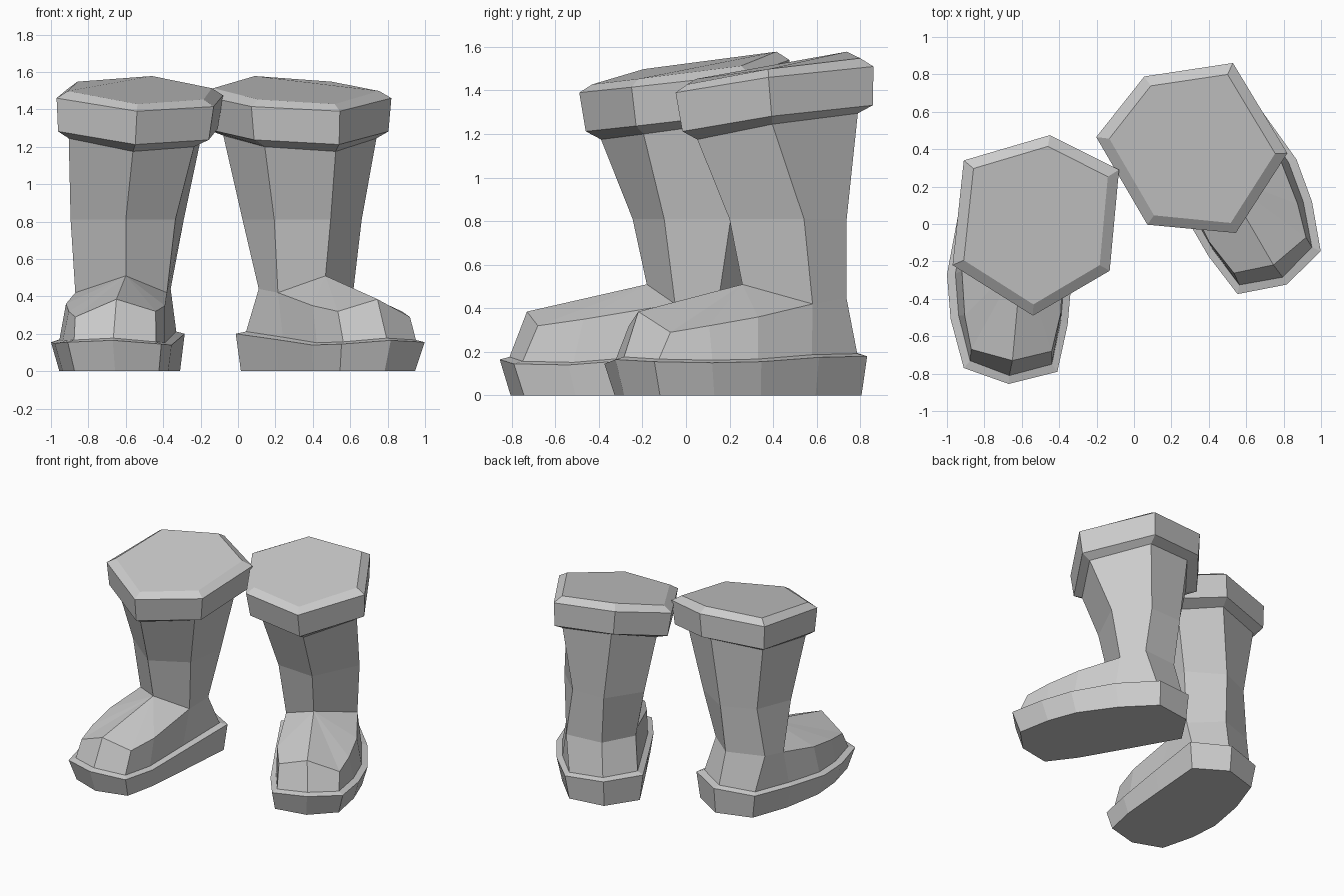
import bpy, bmesh
from math import radians
from mathutils import Matrix, Vector

if "Cube" in bpy.data.objects:
    bpy.data.objects.remove(bpy.data.objects["Cube"])

# One boot is described with its outer side at +x; the other is its mirror image.
# Sole outline: toe outer, toe tip, toe inner, inner side, heel, outer side
SOLE = [(.91, -.77, .155), (.67, -.855, .165), (.41, -.79, .145), (.355, -.54, .14),
        (.32, -.15, .17), (.285, .28, .2), (.54, .43, .195), (.83, .345, .18),
        (.94, .05, .175), (1.0, -.27, .155), (.98, -.51, .15)]
# Crease round the foot, in the same order as the sole outline
CREASE = [(.87, -.67, .29), (.65, -.73, .385), (.44, -.68, .32), (.39, -.47, .35),
          (.38, -.05, .42), (.36, .15, .44), (.57, .33, .45), (.84, .235, .45),
          (.87, .05, .42), (.92, -.25, .36), (.905, -.49, .32)]
INSTEP = (.6, -.18, .51)
# Six-sided rings, front corner first, then round the inner side
SHIN = [(.6, -.245), (.335, -.1), (.29, .205), (.55, .365), (.79, .26), (.895, -.005)]
CUFF = [(.54, -.49, 1.39), (.13, -.25, 1.415), (.08, .29, 1.475),
        (.45, .475, 1.54), (.91, .34, 1.51), (.97, -.22, 1.46)]


def inset(ring, d, shift=(0, 0, 0)):
    """Shrink a ring by about d on every side, then move it."""
    lo = [min(p[i] for p in ring) for i in (0, 1)]
    hi = [max(p[i] for p in ring) for i in (0, 1)]
    out = []
    for p in ring:
        q = [shift[0], shift[1], p[2] + shift[2]]
        for i in (0, 1):
            c, h = (lo[i] + hi[i]) / 2, (hi[i] - lo[i]) / 2
            q[i] += c + (p[i] - c) * (1 - d / h)
        out.append(tuple(q))
    return out


def loft(bm, rings):
    for a, b in zip(rings, rings[1:]):
        for i in range(len(a)):
            j = (i + 1) % len(a)
            bm.faces.new((a[i], a[j], b[j], b[i]))


def add_ring(bm, ring):
    return [bm.verts.new(p) for p in ring]


def finish(bm, name, matrix):
    bm.transform(matrix)
    bmesh.ops.recalc_face_normals(bm, faces=bm.faces)
    mesh = bpy.data.meshes.new(name)
    bm.to_mesh(mesh)
    bm.free()
    bpy.context.collection.objects.link(bpy.data.objects.new(name, mesh))


def boot(side, matrix):
    ledge = inset(SOLE, .045, (0, 0, .012))
    shaft_top = inset(CUFF, .09, (.025, .01, -.215))

    # Sole with a narrow ledge round the top
    bm = bmesh.new()
    bottom = [(x, y, 0) for x, y, _ in inset(SOLE, .035, (-.01, .015, 0))]
    rings = [add_ring(bm, r) for r in (bottom, SOLE, ledge)]
    loft(bm, rings)
    bm.faces.new(rings[0])
    finish(bm, side + "_sole", matrix)

    # Foot and shaft
    bm = bmesh.new()
    low, crease = add_ring(bm, ledge), add_ring(bm, CREASE)
    loft(bm, [low, crease])
    front = bm.verts.new(INSTEP)
    toe_loop = crease[8:] + crease[:5]
    for a, b in zip(toe_loop, toe_loop[1:]):
        bm.faces.new((front, a, b))
    ankle = [front] + crease[4:9]
    shin = add_ring(bm, [(x, y, .81) for x, y in SHIN])
    loft(bm, [ankle, shin, add_ring(bm, shaft_top)])
    finish(bm, side + "_upper", matrix)

    # Sloping cuff with bevelled edges and a closed top
    bm = bmesh.new()
    rings = [add_ring(bm, r) for r in (
        shaft_top, inset(CUFF, .018, (.01, .012, -.178)),
        CUFF, inset(CUFF, .06, (0, 0, .038)))]
    loft(bm, rings)
    bm.faces.new(rings[-1])
    finish(bm, side + "_cuff", matrix)


boot("left", Matrix.Scale(-1, 4, Vector((1, 0, 0))))
boot("right", Matrix.Translation((-.152, .168, 0)) @ Matrix.Rotation(radians(25), 4, 'Z'))
